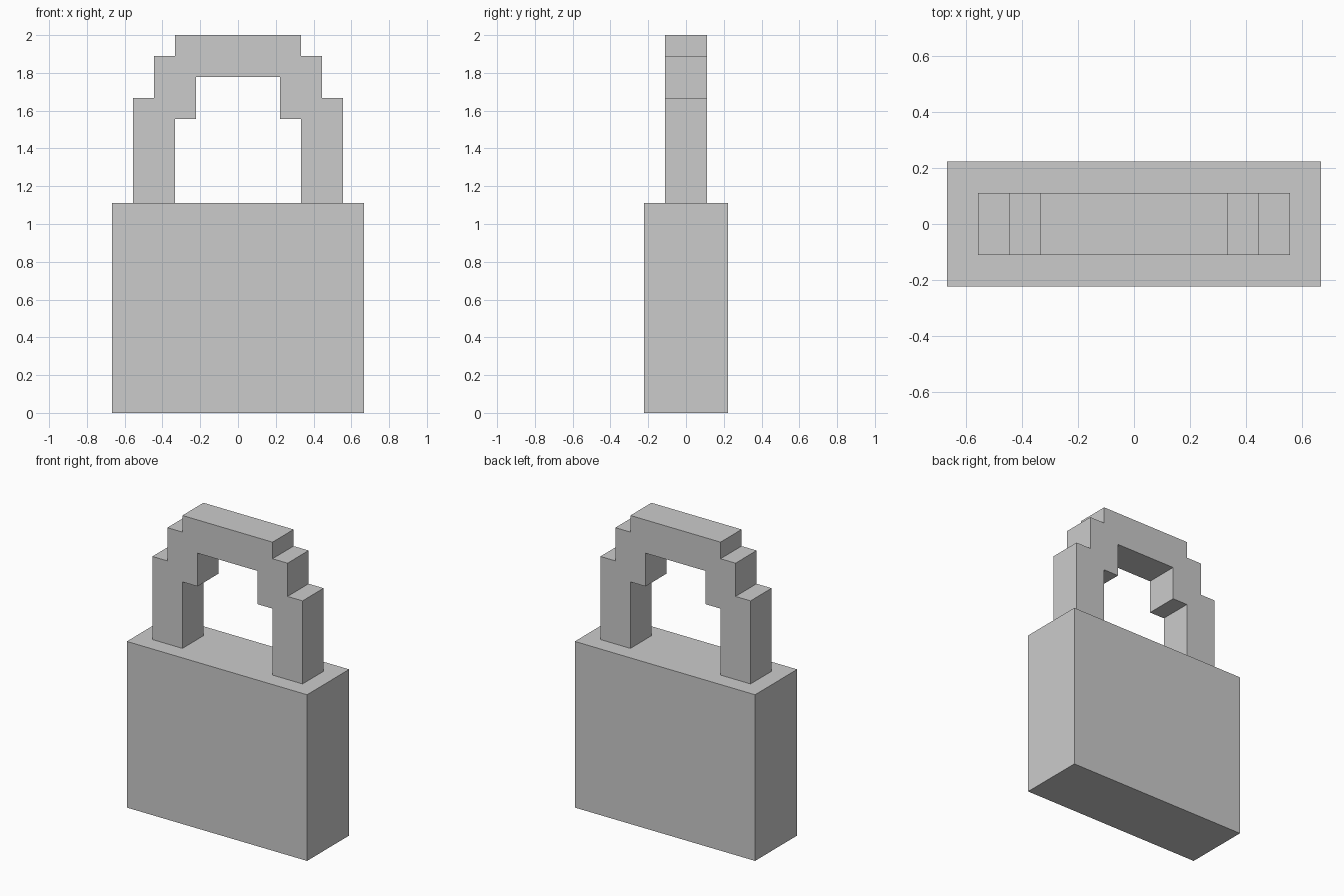
import bpy, bmesh

if "Cube" in bpy.data.objects:
    bpy.data.objects.remove(bpy.data.objects["Cube"])

U = 2 / 18  # the model sits on a grid, 18 units tall


def extrude_profile(name, half, depth):
    """Mirror a right-half (x, z) outline and extrude it along y."""
    outline = half + [(-x, z) for x, z in reversed(half)]
    bm = bmesh.new()
    face = bm.faces.new([bm.verts.new((x * U, -depth / 2 * U, z * U)) for x, z in outline])
    new = bmesh.ops.extrude_face_region(bm, geom=[face])["geom"]
    verts = [g for g in new if isinstance(g, bmesh.types.BMVert)]
    bmesh.ops.translate(bm, vec=(0, depth * U, 0), verts=verts)
    bmesh.ops.recalc_face_normals(bm, faces=bm.faces)
    mesh = bpy.data.meshes.new(name)
    bm.to_mesh(mesh)
    bm.free()
    obj = bpy.data.objects.new(name, mesh)
    bpy.context.collection.objects.link(obj)
    return obj


# Lock body: plain block
extrude_profile("lock_body", [(6, 0), (6, 10)], 4)

# Shackle: stepped arch, from inner top round the leg to outer top
extrude_profile("shackle", [(2, 16), (2, 14), (3, 14), (3, 10), (5, 10), (5, 15),
                            (4, 15), (4, 17), (3, 17), (3, 18)], 2)
